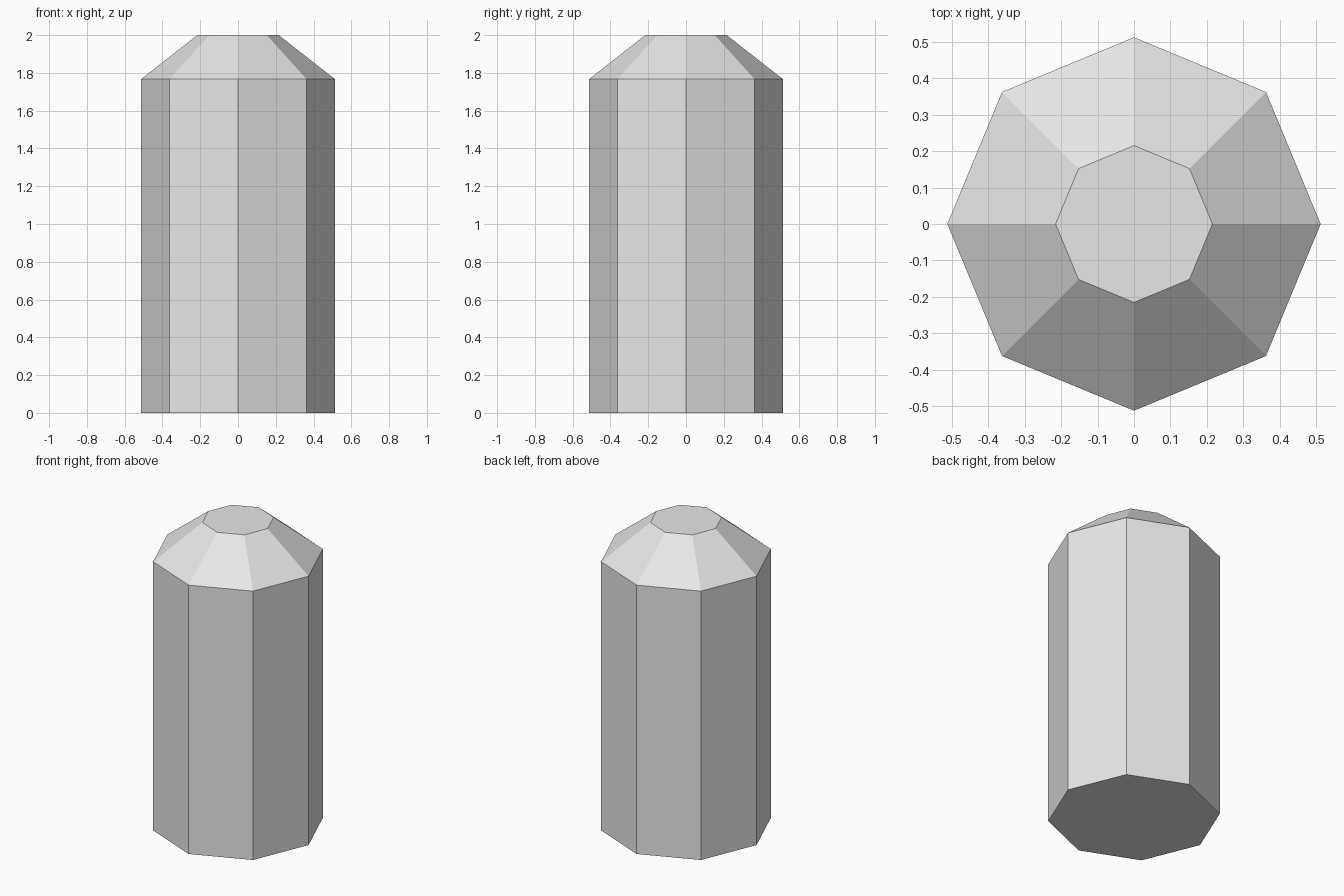
import bpy
import bmesh
import math

if "Cube" in bpy.data.objects:
    bpy.data.objects.remove(bpy.data.objects["Cube"])

SIDES = 8
# (radius, height) of each ring, bottom to top
PROFILE = [(0.513, 0.0), (0.513, 1.767), (0.2155, 2.0)]

grey = bpy.data.materials.new("light grey")
grey.diffuse_color = (0.8, 0.8, 0.8, 1.0)
grey.use_nodes = True
grey.node_tree.nodes["Principled BSDF"].inputs["Base Color"].default_value = grey.diffuse_color

# Octagonal post with a tapered, flat-topped cap
bm = bmesh.new()
rings = []
for radius, z in PROFILE:
    rings.append([bm.verts.new((radius * math.cos(math.tau * i / SIDES),
                                radius * math.sin(math.tau * i / SIDES), z))
                  for i in range(SIDES)])
for low, high in zip(rings, rings[1:]):
    for i in range(SIDES):
        j = (i + 1) % SIDES
        bm.faces.new((low[i], low[j], high[j], high[i]))
bm.faces.new(rings[0][::-1])
bm.faces.new(rings[-1])

mesh = bpy.data.meshes.new("post")
bm.to_mesh(mesh)
bm.free()
mesh.materials.append(grey)
post = bpy.data.objects.new("post", mesh)
bpy.context.collection.objects.link(post)
